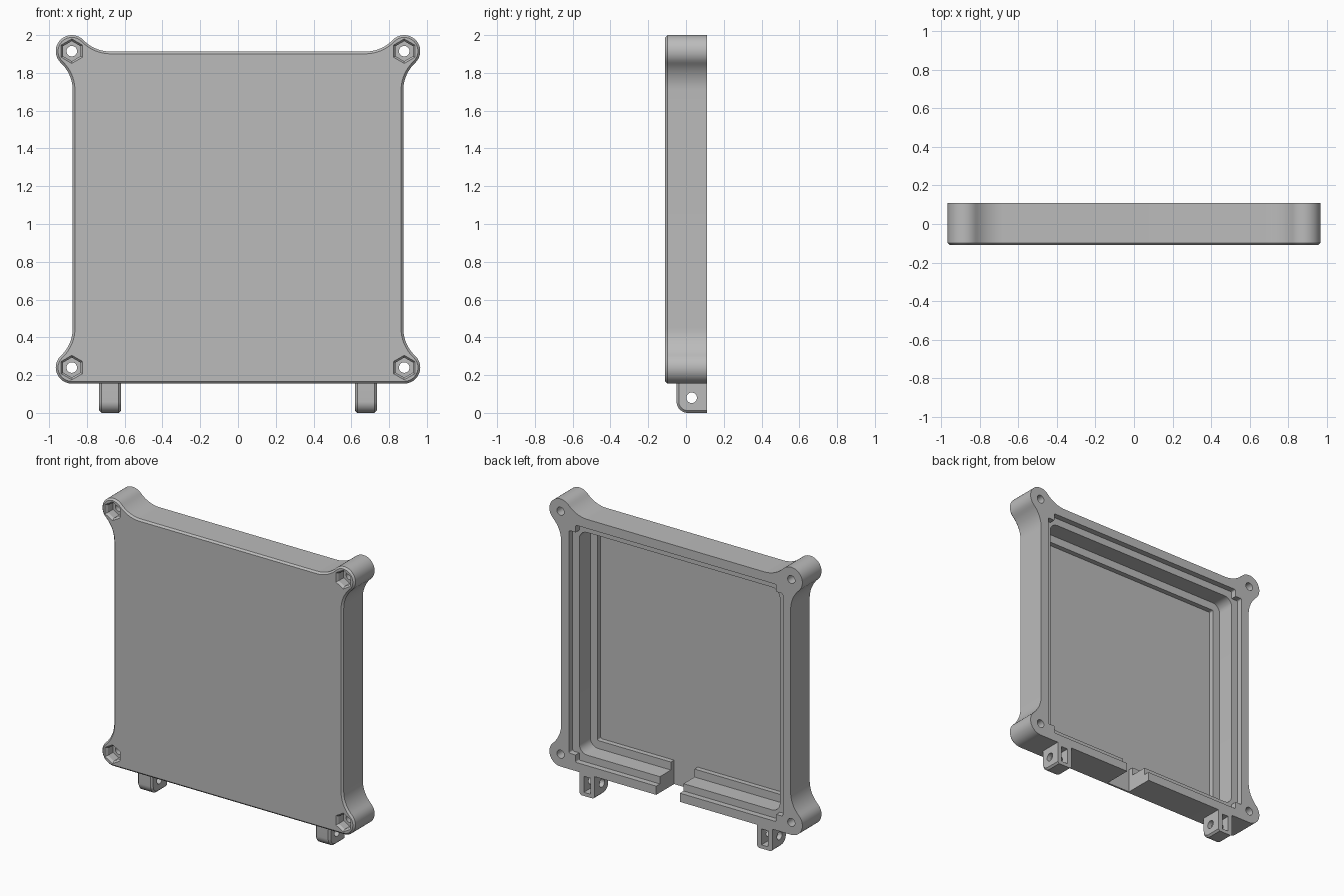
import bpy
import bmesh
from math import sin, cos, atan2, sqrt, pi, radians

cube = bpy.data.objects.get("Cube")
if cube:
    bpy.data.objects.remove(cube, do_unlink=True)

grey = bpy.data.materials.new("plain grey")
grey.use_nodes = True
grey.diffuse_color = (0.5, 0.5, 0.5, 1)
grey.node_tree.nodes["Principled BSDF"].inputs["Base Color"].default_value = (0.5, 0.5, 0.5, 1)

BACK, FRONT = 0.11, -0.11
HOLE_X, HOLE_LOW, HOLE_HIGH = 0.88, 0.24, 1.915


def loft(name, rings):
    """Closed solid through rings of matching points."""
    bm = bmesh.new()
    loops = [[bm.verts.new(p) for p in ring] for ring in rings]
    n = len(loops[0])
    for a, b in zip(loops, loops[1:]):
        for i in range(n):
            bm.faces.new((a[i], a[(i + 1) % n], b[(i + 1) % n], b[i]))
    bm.faces.new(loops[0])
    bm.faces.new(loops[-1])
    bmesh.ops.recalc_face_normals(bm, faces=bm.faces)
    mesh = bpy.data.meshes.new(name)
    bm.to_mesh(mesh)
    bm.free()
    mesh.materials.append(grey)
    obj = bpy.data.objects.new(name, mesh)
    bpy.context.collection.objects.link(obj)
    return obj


def arc(cx, cz, r, start, end, n=12):
    return [(cx + r * cos(start + (end - start) * i / n),
             cz + r * sin(start + (end - start) * i / n)) for i in range(n + 1)]


def at_y(points, y):
    return [(x, y, z) for x, z in points]


def at_x(points, x):
    return [(x, y, z) for y, z in points]


def circle(cx, cz, r, n=24):
    return arc(cx, cz, r, pi / 2, pi / 2 + 2 * pi, n)[:-1]


def rounded(x0, x1, z0, z1, r):
    corners = ((x1, z0, -1), (x1, z1, 0), (x0, z1, 1), (x0, z0, 2))
    points = []
    for i, (x, z, k) in enumerate(corners):
        cx = x - r if x == x1 else x + r
        cz = z - r if z == z1 else z + r
        points += arc(cx, cz, r, k * pi / 2, (k + 1) * pi / 2, 6)
    return points


def cut(obj, cutter):
    cutter.hide_render = True
    mod = obj.modifiers.new("cut", 'BOOLEAN')
    mod.operation, mod.solver, mod.object = 'DIFFERENCE', 'EXACT', cutter
    bpy.context.view_layer.objects.active = obj
    bpy.ops.object.modifier_apply(modifier=mod.name)
    bpy.data.objects.remove(cutter, do_unlink=True)


def smooth(obj):
    bpy.ops.object.select_all(action='DESELECT')
    obj.select_set(True)
    bpy.context.view_layer.objects.active = obj
    bpy.ops.object.shade_smooth_by_angle(angle=radians(25))


def outline(d):
    """Panel outline with four corner ears, shrunk by d."""
    r, fillet = 0.085, 0.2
    side, top = 0.875, 1.913
    fx, fz = side + fillet, top + fillet
    h = sqrt((r + fillet) ** 2 - (fx - HOLE_X) ** 2)
    w = sqrt((r + fillet) ** 2 - (fz - HOLE_HIGH) ** 2)
    a = atan2(h, fx - HOLE_X)
    b = atan2(fz - HOLE_HIGH, -w)
    r, fillet = r - d, fillet + d
    right = arc(HOLE_X, HOLE_LOW, r, -pi / 2, a)
    right += arc(fx, HOLE_LOW + h, fillet, a + pi, pi)
    right += arc(fx, HOLE_HIGH - h, fillet, pi, pi - a)[0:]
    right += arc(HOLE_X, HOLE_HIGH, r, -a, b, 18)
    right += arc(HOLE_X - w, fz, fillet, b - pi, -pi / 2)
    # Drop the doubled points where two arcs meet
    clean = [right[0]]
    for p in right[1:]:
        if abs(p[0] - clean[-1][0]) + abs(p[1] - clean[-1][1]) > 1e-5:
            clean.append(p)
    return clean + [(-x, z) for x, z in reversed(clean)]


# Shell with chamfered front edge
shell = loft("shell", [at_y(outline(0), BACK), at_y(outline(0), FRONT + 0.012),
                       at_y(outline(0.012), FRONT)])


def pocket(half, low, high, r, depth):
    points = rounded(-half, half, low, high, r)
    cut(shell, loft("pocket_cutter", [at_y(points, 0.2), at_y(points, depth)]))


# Gasket step with notched corners, main cavity, recessed floor
pocket(0.815, 0.265, 1.80, 0.01, 0.07)
pocket(0.765, 0.215, 1.85, 0.01, 0.07)
pocket(0.765, 0.265, 1.80, 0.06, -0.05)
pocket(0.71, 0.32, 1.745, 0.01, -0.085)

# Cable slot through the bottom wall
slot = [(-0.03, 0.1), (0.15, 0.1), (0.15, 0.34), (-0.03, 0.34)]
cut(shell, loft("slot_cutter", [at_y(slot, 0.2), at_y(slot, -0.085)]))

# Screw holes with chamfered hexagonal nut recesses
for x in (-HOLE_X, HOLE_X):
    for z in (HOLE_LOW, HOLE_HIGH):
        cut(shell, loft("hole_cutter", [at_y(circle(x, z, 0.028), y) for y in (-0.2, 0.2)]))
        cut(shell, loft("nut_cutter", [at_y(circle(x, z, r, 6), y) for r, y in
                                       ((0.065, -0.15), (0.065, FRONT),
                                        (0.053, FRONT + 0.015), (0.053, -0.04))]))
smooth(shell)

# Hinge lugs under the panel
for name, x in (("left_hinge_lug", 0.6775), ("right_hinge_lug", -0.6775)):
    def side(d):
        edge = arc(0.01, 0.06, 0.06 - d, pi, 1.5 * pi, 10)
        return edge + [(BACK, d), (BACK, 0.157), (-0.05 + d, 0.157)]

    lug = loft(name, [at_x(side(d), x + s) for d, s in
                      ((0.012, -0.0575), (0, -0.0455), (0, 0.0455), (0.012, 0.0575))])
    cut(lug, loft("pin_cutter", [at_x(circle(0.03, 0.08, 0.028), x + s) for s in (-0.1, 0.1)]))
    trap = [(x - 0.025, 0.025), (x + 0.025, 0.025), (x + 0.025, 0.135), (x - 0.025, 0.135)]
    cut(lug, loft("trap_cutter", [at_y(trap, 0.2), at_y(trap, -0.02)]))
    smooth(lug)
